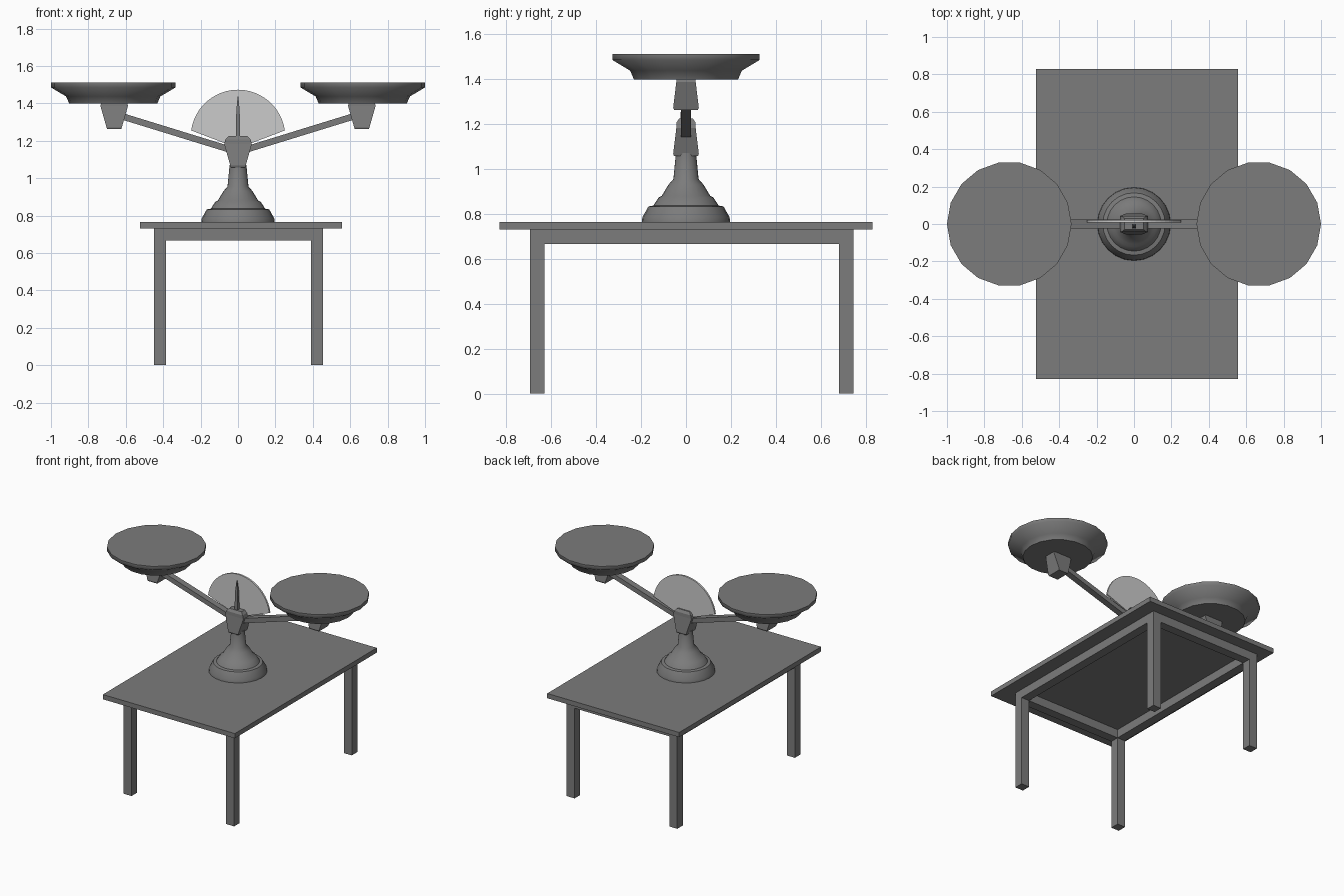
import bpy, bmesh, math
from mathutils import Vector

cube = bpy.data.objects.get("Cube")
if cube:
    bpy.data.objects.remove(cube, do_unlink=True)


def material(name, value):
    m = bpy.data.materials.new(name)
    m.use_nodes = True
    colour = (value, value, value, 1)
    m.diffuse_color = colour
    m.node_tree.nodes["Principled BSDF"].inputs["Base Color"].default_value = colour
    return m


GREY = material("mid grey", 0.2)
PALE = material("pale grey", 0.6)


def loft(name, rings, mat=GREY, smooth=None):
    """Join equally long rings of points and cap both ends."""
    bm = bmesh.new()
    rows = [[bm.verts.new(p) for p in ring] for ring in rings]
    for low, high in zip(rows, rows[1:]):
        n = len(low)
        for i in range(n):
            j = (i + 1) % n
            bm.faces.new((low[i], low[j], high[j], high[i]))
    bm.faces.new(rows[0][::-1])
    bm.faces.new(rows[-1])
    bmesh.ops.recalc_face_normals(bm, faces=bm.faces)
    mesh = bpy.data.meshes.new(name)
    bm.to_mesh(mesh)
    bm.free()
    mesh.materials.append(mat)
    ob = bpy.data.objects.new(name, mesh)
    bpy.context.collection.objects.link(ob)
    if smooth:
        bpy.ops.object.select_all(action="DESELECT")
        ob.select_set(True)
        bpy.context.view_layer.objects.active = ob
        bpy.ops.object.shade_smooth_by_angle(angle=math.radians(smooth))
    return ob


def rect(x0, x1, y0, y1, z):
    return [(x0, y0, z), (x1, y0, z), (x1, y1, z), (x0, y1, z)]


def box(name, x0, x1, y0, y1, z0, z1):
    return loft(name, [rect(x0, x1, y0, y1, z) for z in (z0, z1)])


def turned(name, profile, sides, x=0, smooth=40):
    angles = [math.tau * i / sides for i in range(sides)]
    return loft(name, [[(x + r * math.cos(a), r * math.sin(a), z) for a in angles]
                       for r, z in profile], smooth=smooth)


# Table top, legs and the rails between them
box("table_top", -0.525, 0.555, -0.83, 0.83, 0.73, 0.765)
LEG_X = {"right": (-0.45, -0.385), "left": (0.39, 0.455)}
LEG_Y = {"front": (-0.695, -0.63), "back": (0.68, 0.745)}
for side, xs in LEG_X.items():
    for end, ys in LEG_Y.items():
        box(f"{end}_{side}_leg", *xs, *ys, 0, 0.73)
    box(f"{side}_rail", *xs, -0.63, 0.68, 0.667, 0.73)
for end, ys in LEG_Y.items():
    box(f"{end}_rail", -0.385, 0.39, *ys, 0.667, 0.73)

# Stepped base and column
turned("scale_base", [(0.196, 0.765), (0.194, 0.785), (0.167, 0.833), (0.145, 0.837),
                      (0.122, 0.873), (0.108, 0.88), (0.078, 0.93), (0.056, 0.955),
                      (0.045, 1.07)], 24)


# Tapered blocks at the pivot and beneath each pan
def block(name, x, z):
    sections = [(0.038, 0.053, 0), (0.041, 0.057, 0.01), (0.074, 0.043, 0.125),
                (0.067, 0.042, 0.15), (0.05, 0.03, 0.168)]
    loft(name, [rect(x - w, x + w, -d, d, z + h) for w, d, h in sections])


block("pivot_block", 0, 1.057)

# Arms, pan holders and pans
PAN = [(0.235, 1.398), (0.252, 1.437), (0.333, 1.485), (0.333, 1.512)]
for side, s in (("right", -1), ("left", 1)):
    block(f"{side}_pan_holder", s * 0.662, 1.262)
    turned(f"{side}_pan", PAN, 18, x=s * 0.667, smooth=62)
    loft(f"{side}_arm", [[(s * x, y, z + dz) for y, dz in
                          ((-0.023, -0.018), (0.023, -0.018), (0.023, 0.018), (-0.023, 0.018))]
                         for x, z in ((0.03, 1.149), (0.63, 1.334))])

# Dial behind the pointer
arc = [math.radians(8 + 164 * i / 24) for i in range(25)]
outline = [(0.253 * math.cos(a), 1.22 + 0.253 * math.sin(a)) for a in arc] + [(0, 1.16)]
loft("dial_plate", [[(x, y, z) for x, z in outline] for y in (0.008, 0.021)], PALE)

# Pointer
loft("pointer", [rect(-w, w, -0.012 - w, -0.012 + w, z) for w, z in
                 ((0.012, 1.2), (0.012, 1.225), (0.009, 1.36), (0.002, 1.437))])
